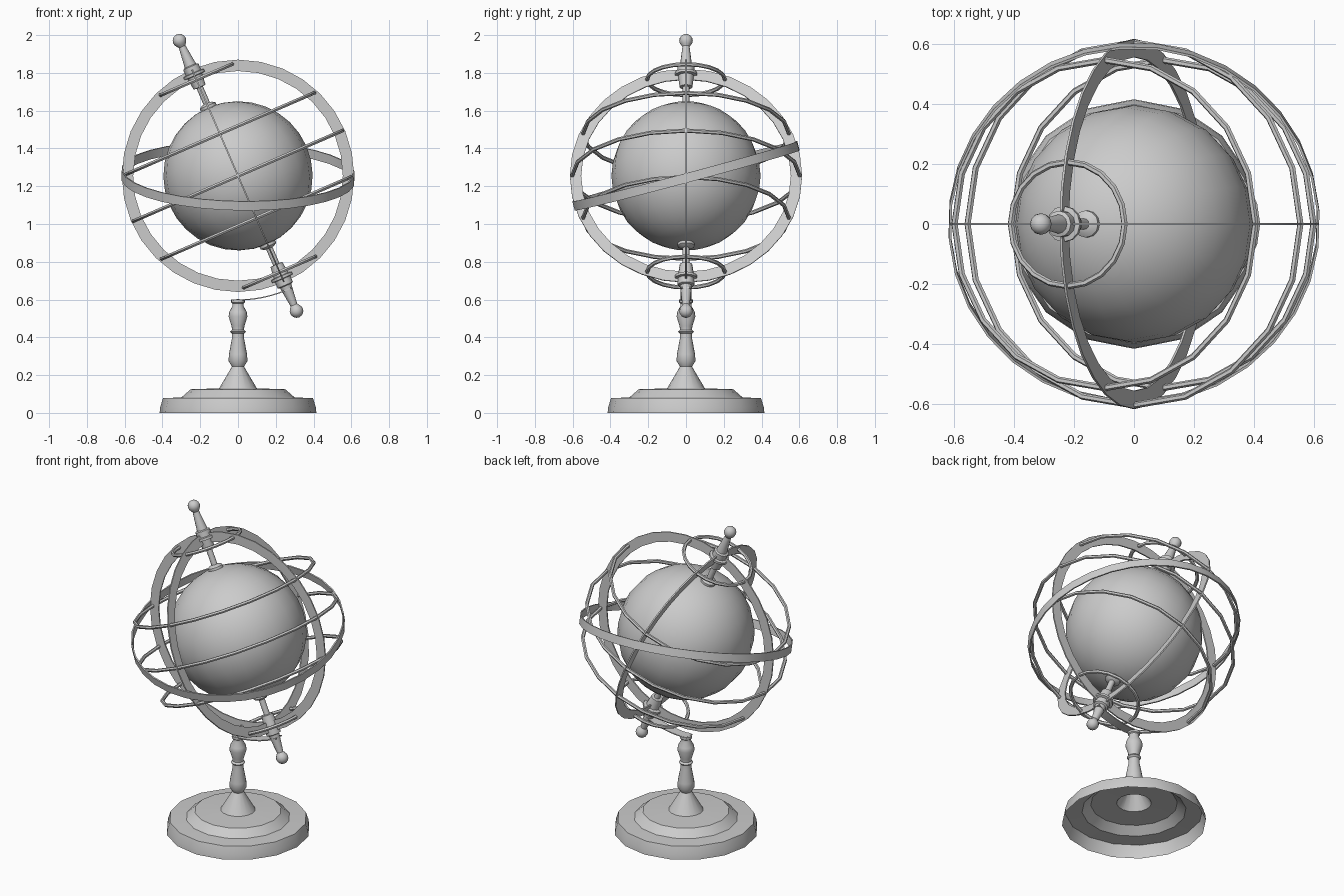
import bpy, bmesh
from math import sin, cos, pi, radians
from mathutils import Matrix, Vector

if "Cube" in bpy.data.objects:
    bpy.data.objects.remove(bpy.data.objects["Cube"])

CENTRE = Matrix.Translation((0, 0, 1.255))
TILT = CENTRE @ Matrix.Rotation(radians(-23.4), 4, 'Y')


def finish(name, bm, matrix):
    bmesh.ops.remove_doubles(bm, verts=bm.verts, dist=1e-5)
    bmesh.ops.recalc_face_normals(bm, faces=bm.faces)
    me = bpy.data.meshes.new(name)
    bm.to_mesh(me)
    bm.free()
    me.shade_smooth()
    me.set_sharp_from_angle(angle=radians(35))
    ob = bpy.data.objects.new(name, me)
    ob.matrix_world = matrix
    bpy.context.collection.objects.link(ob)
    return ob


def lathe(name, profile, seg, matrix=Matrix(), closed=False):
    """Spin a (radius, height) profile around local z."""
    bm = bmesh.new()
    rows = [[bm.verts.new((r * cos(2 * pi * i / seg), r * sin(2 * pi * i / seg), z))
             for i in range(seg)] for r, z in profile]
    pairs = list(zip(rows, rows[1:]))
    if closed:
        pairs.append((rows[-1], rows[0]))
    for a, b in pairs:
        for i in range(seg):
            j = (i + 1) % seg
            bm.faces.new((a[i], a[j], b[j], b[i]))
    # collapse pole quads cleanly
    bmesh.ops.remove_doubles(bm, verts=bm.verts, dist=1e-5)
    bmesh.ops.dissolve_degenerate(bm, edges=bm.edges, dist=1e-5)
    return finish(name, bm, matrix)


def band(name, r0, r1, height, matrix, seg=32):
    h = height / 2
    return lathe(name, [(r0, -h), (r1, -h), (r1, h), (r0, h)], seg, matrix, True)


def hoop(name, radius, height, tube=0.011):
    prof = [(radius + tube * cos(k * pi / 3), height + tube * sin(k * pi / 3)) for k in range(6)]
    return lathe(name, prof, 20, TILT, True)


# Hollow foot with turned column
lathe("stand", [(0.415, 0), (0.412, 0.03), (0.397, 0.078), (0.30, 0.082), (0.25, 0.125),
                (0.10, 0.13), (0.032, 0.245), (0.05, 0.275), (0.048, 0.31), (0.033, 0.39),
                (0.032, 0.42), (0.042, 0.43), (0.032, 0.44), (0.034, 0.46), (0.05, 0.51),
                (0.046, 0.535), (0.03, 0.565), (0.03, 0.58), (0.036, 0.585), (0.036, 0.6),
                (0, 0.602)], 16)

# Globe
lathe("globe", [(0.395 * sin(pi * k / 16), -0.395 * cos(pi * k / 16)) for k in range(17)], 20, TILT)

# Axis pins, one at each pole
ball = [(0.036 * sin(t * pi / 8), 0.78 - 0.036 * cos(t * pi / 8)) for t in range(2, 9)]
pin = [(0.045, 0.37), (0.045, 0.405), (0.03, 0.415), (0.018, 0.418), (0.018, 0.51), (0.034, 0.512),
       (0.042, 0.575), (0.06, 0.578), (0.06, 0.592), (0.044, 0.595), (0.044, 0.63),
       (0.032, 0.635), (0.019, 0.745)] + ball
lathe("north_axis_pin", pin, 12, TILT)
lathe("south_axis_pin", pin, 12, TILT @ Matrix.Rotation(pi, 4, 'X'))

# Flat meridian rings
band("front_meridian_ring", 0.555, 0.615, 0.008, CENTRE @ Matrix.Rotation(pi / 2, 4, 'X'))
band("side_meridian_ring", 0.555, 0.615, 0.008, TILT @ Matrix.Rotation(pi / 2, 4, 'Y'))

# Slanted wide band
normal = Vector((0.02, -0.267, 1)).normalized()
band("slanted_band", 0.610, 0.618, 0.05, CENTRE @ normal.to_track_quat('Z', 'Y').to_matrix().to_4x4())

# Wire parallels
hoop("equator_hoop", 0.603, 0)
for side, s in (("north", 1), ("south", -1)):
    hoop(side + "_tropic_hoop", 0.545, 0.243 * s)
    hoop(side + "_polar_hoop", 0.206, 0.555 * s)

# Curved strap from column top to the south pin
bm = bmesh.new()
rows = []
for k in range(9):
    a = radians(-92 + 28 * k / 8)
    rows.append([bm.verts.new((r * cos(a), y, r * sin(a)))
                 for r, y in ((0.654, -0.03), (0.660, -0.03), (0.660, 0.03), (0.654, 0.03))])
for a, b in zip(rows, rows[1:]):
    for i in range(4):
        j = (i + 1) % 4
        bm.faces.new((a[i], a[j], b[j], b[i]))
bm.faces.new(rows[0])
bm.faces.new(rows[-1])
finish("support_strap", bm, CENTRE)
